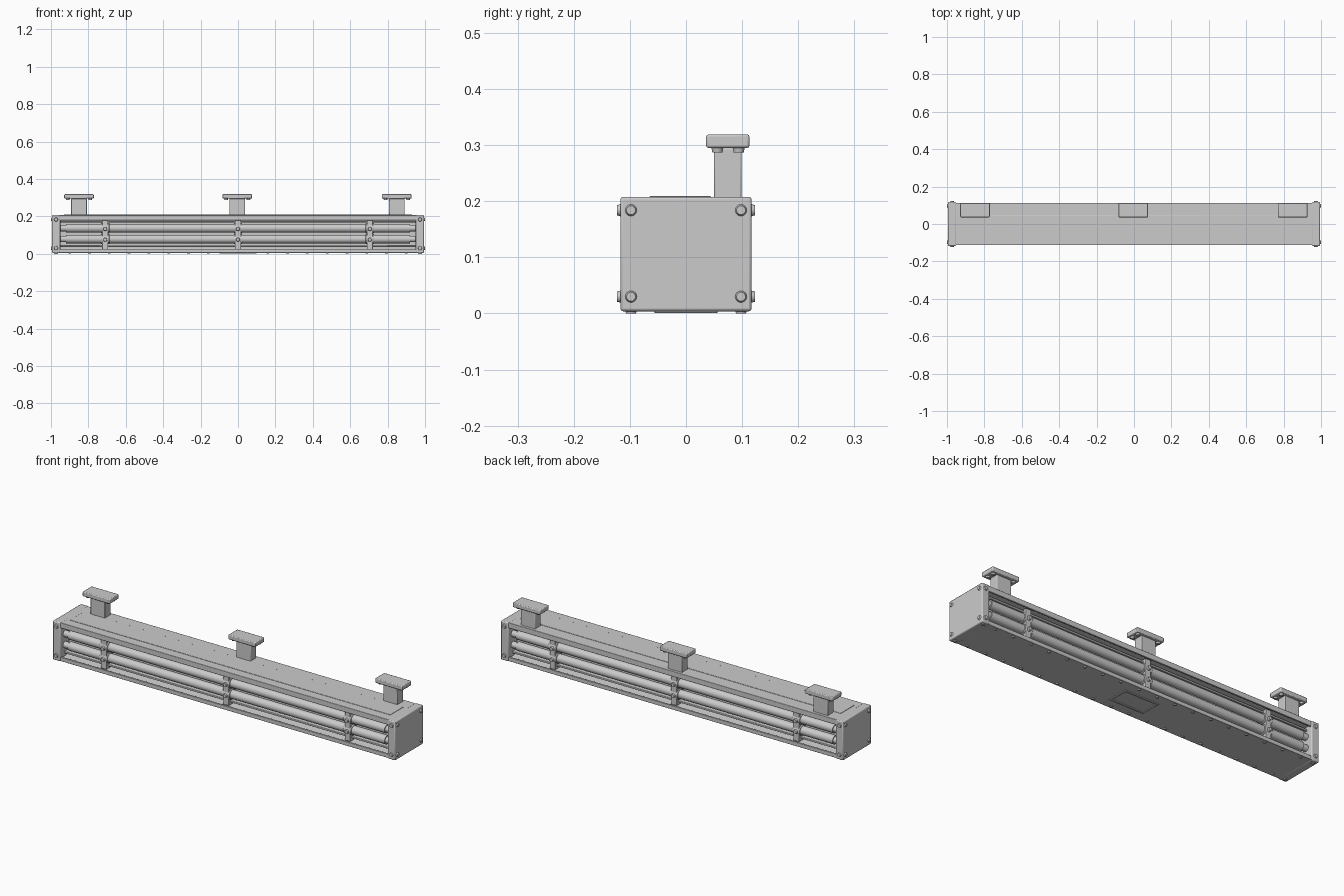
import bpy, bmesh, math
from mathutils import Matrix, Vector

if "Cube" in bpy.data.objects:
    bpy.data.objects.remove(bpy.data.objects["Cube"], do_unlink=True)

grey = bpy.data.materials.new("painted grey")
grey.use_nodes = True
grey.diffuse_color = (0.6, 0.6, 0.6, 1)
grey.node_tree.nodes["Principled BSDF"].inputs["Base Color"].default_value = (0.6, 0.6, 0.6, 1)


def finish(name, bm, bevel=0.0):
    bmesh.ops.recalc_face_normals(bm, faces=bm.faces[:])
    mesh = bpy.data.meshes.new(name)
    bm.to_mesh(mesh)
    bm.free()
    mesh.materials.append(grey)
    ob = bpy.data.objects.new(name, mesh)
    bpy.context.collection.objects.link(ob)
    if bevel:
        mod = ob.modifiers.new("soft edges", "BEVEL")
        mod.width, mod.segments, mod.limit_method = bevel, 2, "ANGLE"
    bpy.ops.object.select_all(action="DESELECT")
    ob.select_set(True)
    bpy.context.view_layer.objects.active = ob
    bpy.ops.object.shade_smooth_by_angle(angle=math.radians(35))
    return ob


def add_box(bm, x, y, z):
    lo, hi = Vector((x[0], y[0], z[0])), Vector((x[1], y[1], z[1]))
    m = Matrix.Translation((lo + hi) / 2) @ Matrix.Diagonal((*(hi - lo), 1))
    bmesh.ops.create_cube(bm, size=1, matrix=m)


def add_rod(bm, centre, axis, r, length, sides=16, r2=None):
    turn = Vector((0, 0, 1)).rotation_difference(Vector(axis)).to_matrix().to_4x4()
    bmesh.ops.create_cone(bm, cap_ends=True, segments=sides, radius1=r,
                          radius2=r if r2 is None else r2, depth=length,
                          matrix=Matrix.Translation(centre) @ turn)


# Housing: one lipped I-section run along the length
half = [(0.113, 0.207), (0.113, 0.179), (0.104, 0.179), (0.104, 0.19), (0.045, 0.185),
        (0.045, 0.026), (0.104, 0.018), (0.104, 0.026), (0.113, 0.026), (0.113, 0.005)]
section = half + [(-y, z) for y, z in reversed(half)]
bm = bmesh.new()
face = bm.faces.new([bm.verts.new((-0.96, y, z)) for y, z in section])
run = bmesh.ops.extrude_face_region(bm, geom=[face])["geom"]
bmesh.ops.translate(bm, vec=(1.92, 0, 0), verts=[v for v in run if isinstance(v, bmesh.types.BMVert)])
finish("housing", bm, 0.002)

# End caps with screws at the corners
for side, s in (("left", 1), ("right", -1)):
    bm = bmesh.new()
    add_box(bm, sorted((s * 0.95, s * 0.994)), (-0.117, 0.117), (0.004, 0.208))
    finish(side + "_end_cap", bm, 0.005)
    bm = bmesh.new()
    for y in (-1, 1):
        for z in (0.03, 0.184):
            add_rod(bm, (s * 0.995, y * 0.098, z), (s, 0, 0), 0.012, 0.01, r2=0.008)
            add_rod(bm, (s * 0.973, y * 0.118, z), (0, y, 0), 0.012, 0.01, r2=0.009)
        add_rod(bm, (s * 0.973, y * 0.098, 0.004), (0, 0, -1), 0.011, 0.008, r2=0.009)
    finish(side + "_cap_screws", bm)

TUBES = (0.137, 0.079)
for side, s in (("front", -1), ("back", 1)):
    # Paired tubes with end sockets
    bm = bmesh.new()
    for z in TUBES:
        add_rod(bm, (0, s * 0.077, z), (1, 0, 0), 0.0225, 1.84, 24)
        for e in (-1, 1):
            add_rod(bm, (e * 0.935, s * 0.077, z), (e, 0, 0), 0.017, 0.04, 16)
    finish(side + "_tubes", bm)

    # Slim reflector strips above and below the tubes
    bm = bmesh.new()
    for z in (0.17, 0.042):
        add_box(bm, (-0.95, 0.95), sorted((s * 0.044, s * 0.085)), (z - 0.005, z + 0.005))
    finish(side + "_reflector_strips", bm, 0.002)

    # Clamps: rings round the tubes, a strap and two bolts
    for x in (-0.71, 0, 0.705):
        bm = bmesh.new()
        for z in TUBES:
            add_rod(bm, (x, s * 0.077, z), (1, 0, 0), 0.027, 0.045, 20)
            add_box(bm, (x - 0.014, x + 0.014), sorted((s * 0.044, s * 0.08)), (z - 0.026, z + 0.026))
        add_box(bm, (x - 0.016, x + 0.016), sorted((s * 0.044, s * 0.1)), (0.024, 0.182))
        finish(side + "_tube_clamp", bm, 0.002)
        bm = bmesh.new()
        for z in TUBES:
            add_rod(bm, (x, s * 0.104, z - 0.003), (0, s, 0), 0.012, 0.016, 12, 0.009)
        finish(side + "_clamp_bolts", bm)

# Hanging brackets along the back edge
for x in (-0.85, -0.004, 0.849):
    bm = bmesh.new()
    add_box(bm, (x - 0.042, x + 0.042), (0.05, 0.099), (0.2, 0.295))
    finish("bracket_stem", bm, 0.003)
    bm = bmesh.new()
    add_box(bm, (x - 0.079, x + 0.079), (0.036, 0.113), (0.295, 0.319))
    finish("bracket_plate", bm, 0.004)
    bm = bmesh.new()
    for e in (-1, 1):
        for y in (0.056, 0.094):
            add_rod(bm, (x + e * 0.06, y, 0.292), (0, 0, -1), 0.011, 0.01, 12, 0.009)
    finish("bracket_bolts", bm)

# Underside: framed service panel and two rows of rivets
bm = bmesh.new()
for s in (-1, 1):
    add_box(bm, (-0.1, 0.1), sorted((s * 0.046, s * 0.056)), (0.001, 0.007))
    add_box(bm, sorted((s * 0.088, s * 0.1)), (-0.047, 0.047), (0.001, 0.007))
finish("service_panel_frame", bm, 0.001)
bm = bmesh.new()
for i in range(18):
    for s in (-1, 1):
        add_rod(bm, (-0.9 + i * 1.8 / 17, s * 0.098, 0.004), (0, 0, -1), 0.009, 0.007, 10, 0.006)
finish("underside_rivets", bm)

# Slightly raised strip on the roof
bm = bmesh.new()
add_box(bm, (-0.93, 0.93), (-0.065, 0.045), (0.204, 0.209))
finish("roof_strip", bm, 0.001)
